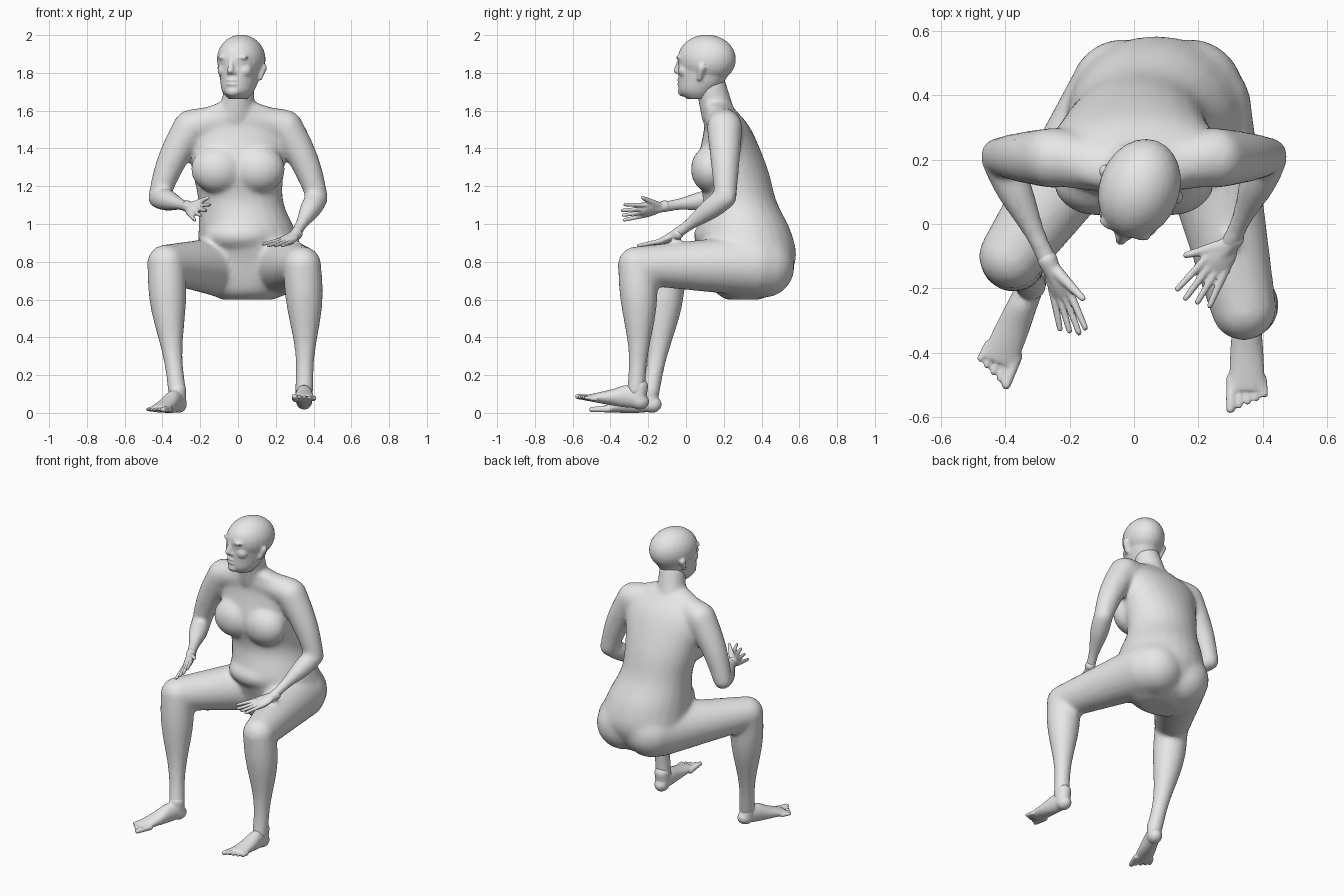
import bpy, bmesh, math
from mathutils import Vector, Matrix

if "Cube" in bpy.data.objects:
    bpy.data.objects.remove(bpy.data.objects["Cube"])

grey = (.8, .8, .8, 1)
clay = bpy.data.materials.new("grey clay")
clay.use_nodes = True
clay.diffuse_color = grey
clay.node_tree.nodes["Principled BSDF"].inputs["Base Color"].default_value = grey

across, along, up = Vector((1, 0, 0)), Vector((0, 1, 0)), Vector((0, 0, 1))


def spline(rows, steps=5):
    """Smooth curve through rows of numbers."""
    rows = [Vector(row) for row in rows]
    ends = [rows[0] * 2 - rows[1]] + rows + [rows[-1] * 2 - rows[-2]]
    curve = []
    for before, start, end, after in zip(ends, ends[1:], ends[2:], ends[3:]):
        for step in range(steps):
            t = step / steps
            pull_in, pull_out = (end - before) / 2, (after - start) / 2
            bend = (end - start) * 3 - pull_in * 2 - pull_out
            twist = (start - end) * 2 + pull_in + pull_out
            curve.append(start + (pull_in + (bend + twist * t) * t) * t)
    return curve + [rows[-1]]


def loft(bm, rows, axis, ref, sides=24):
    """Skin ellipses given as centre x, y, z, radius along ref, other radius."""
    v = axis.cross(ref).normalized()
    u = v.cross(axis).normalized()
    angles = [math.tau * k / sides for k in range(sides)]
    rings = [[bm.verts.new(Vector((x, y, z)) + u * wide * math.cos(a) + v * deep * math.sin(a))
              for a in angles] for x, y, z, wide, deep in rows]
    for low, high in zip(rings, rings[1:]):
        for k in range(sides):
            bm.faces.new((low[k - 1], low[k], high[k], high[k - 1]))
    bm.faces.new(rings[0][::-1])
    bm.faces.new(rings[-1])


def ball(bm, centre, size):
    bmesh.ops.create_uvsphere(bm, u_segments=24, v_segments=16, radius=1,
                              matrix=Matrix.Translation(centre) @ Matrix.Diagonal((*size, 1)))


def limb(bm, start, end, thick, thin, swell=0, bow=(0, 0, 0)):
    """Round-ended taper whose muscle swells near the start and thins near the end."""
    start, end, bow = Vector(start), Vector(end), Vector(bow)
    rows = []
    for step in range(13):
        t = step / 12
        radius = thick + (thin - thick) * t + swell * math.sin(math.tau * t)
        rows.append((*(start.lerp(end, t) + bow * math.sin(math.pi * t)), radius, radius))
    axis = (end - start).normalized()
    loft(bm, rows, axis, axis.orthogonal())
    ball(bm, start, [thick] * 3)
    ball(bm, end, [thin] * 3)


def finish(bm, name, voxel, smooth, place=Matrix()):
    """Fuse the volumes into one faceted skin."""
    bmesh.ops.recalc_face_normals(bm, faces=bm.faces)
    bm.transform(place)
    mesh = bpy.data.meshes.new(name)
    bm.to_mesh(mesh)
    bm.free()
    ob = bpy.data.objects.new(name, mesh)
    bpy.context.collection.objects.link(ob)
    mesh.materials.append(clay)
    fuse = ob.modifiers.new("fuse", 'REMESH')
    fuse.mode, fuse.voxel_size = 'VOXEL', voxel
    soften = ob.modifiers.new("soften", 'SMOOTH')
    soften.iterations = smooth
    facets = ob.modifiers.new("facets", 'DECIMATE')
    facets.ratio = .3
    bpy.ops.object.select_all(action='DESELECT')
    ob.select_set(True)
    bpy.context.view_layer.objects.active = ob
    bpy.ops.object.convert(target='MESH')
    bpy.ops.object.shade_smooth_by_angle(angle=math.radians(35))


# Torso, from seat to collar: height, middle x, half width, middle y, half depth
body = bmesh.new()
torso = [(.6, .05, .14, .3, .09), (.65, .06, .22, .32, .17), (.8, .07, .275, .34, .24),
         (.95, .05, .26, .31, .25), (1.12, .015, .225, .285, .195), (1.3, 0, .245, .245, .185),
         (1.5, 0, .27, .22, .125), (1.6, 0, .2, .18, .085), (1.64, 0, .11, .16, .06)]
loft(body, [(x, y, z, wide, deep) for z, x, wide, y, deep in spline(torso)], up, across)
for side in (-1, 1):
    ball(body, (side * .11, .13, 1.29), (.14, .105, .125))
    ball(body, (.07 + side * .1, .41, .775), (.17, .165, .165))
    limb(body, (side * .06, .17, 1.56), (side * .23, .205, 1.52), .075, .09)
ball(body, (.02, .2, .94), (.2, .16, .1))
limb(body, (-.01, .17, 1.58), (.01, .13, 1.74), .09, .08)

# Arms
wrists = {-1: (-.26, -.13, 1.09), 1: (.3, -.06, .94)}
for side, wrist in wrists.items():
    shoulder, elbow = (side * .25, .205, 1.51), (side * .42, .21, 1.14)
    limb(body, shoulder, elbow, .095, .058, bow=(side * .02, 0, 0))
    limb(body, elbow, wrist, .058, .033, swell=.007)

# Legs
hips = {-1: (-.06, .36, .77), 1: (.2, .36, .78)}
knees = {-1: (-.38, -.1, .79), 1: (.34, -.26, .78)}
ankles = {-1: (-.32, -.19, 0), 1: (.35, -.265, .02)}
for side, knee in knees.items():
    limb(body, hips[side], knee, .165, .102)
    limb(body, knee, Vector(ankles[side]) + up * .1, .1, .05, swell=.012,
         bow=(side * .01, .015, 0))
finish(body, "body", .012, 16)

# Head, built facing -y about the middle of the skull, then turned
head = bmesh.new()
ball(head, (0, 0, 0), (.125, .158, .13))
jaw = [(0, -.01, .02, .115, .145), (0, -.025, -.1, .1, .13),
       (0, -.05, -.17, .082, .1), (0, -.05, -.21, .05, .06)]
loft(head, spline(jaw), up, across)
limb(head, (0, -.15, 0), (0, -.168, -.06), .011, .018)
ball(head, (0, -.13, -.17), (.04, .03, .028))
for height in (-.11, -.132):
    ball(head, (0, -.144, height), (.035, .02, .01))
for side in (-1, 1):
    ball(head, (side * .045, -.132, .01), (.04, .02, .014))
    ball(head, (side * .045, -.13, -.02), (.02, .014, .01))
    ball(head, (side * .05, -.1, -.06), (.045, .04, .04))
    ball(head, (side * .015, -.152, -.07), (.014, .014, .012))
    limb(head, (side * .118, .015, -.045), (side * .105, -.003, -.1), .021, .014)
finish(head, "head", .007, 4,
       Matrix.Translation((.017, .11, 1.872)) @ Matrix.Rotation(math.radians(-20), 4, 'Z'))


# Hands: local x runs to the fingertips, local y to the thumb
def hand(name, wrist, forward, thumb, curl):
    forward, thumb = Vector(forward).normalized(), Vector(thumb)
    palm = forward.cross(thumb).normalized()
    frame = Matrix((forward, palm.cross(forward), palm)).transposed().to_4x4()
    bm = bmesh.new()
    ball(bm, (.06, 0, 0), (.07, .045, .022))
    limb(bm, (-.02, 0, 0), (.06, 0, 0), .031, .022)
    for finger in range(4):
        y = .033 - finger * .022
        reach = .225 - abs(finger - 1) * .012
        limb(bm, (.07, y, 0), (reach, y * 1.7, curl), .014, .009)
    limb(bm, (.02, .015, 0), (.12, .09, abs(curl) / 2), .021, .01)
    finish(bm, name, .005, 2, Matrix.Translation(wrist) @ frame)


hand("right_hand", wrists[-1], (.4, -.9, -.2), (.7, 0, .7), .02)
hand("left_hand", wrists[1], (-.5, -.7, -.35), (-.8, .5, .1), -.03)


# Feet: toes along -y, big toe on the inner side
def foot(name, ankle, yaw, pitch, inner):
    bm = bmesh.new()
    ball(bm, (0, .01, .045), (.044, .053, .045))
    limb(bm, (0, 0, .05), (0, 0, .12), .044, .046)
    instep = [(0, .03, .06, .04, .05), (0, -.06, .06, .045, .06),
              (0, -.15, .04, .052, .04), (0, -.26, .02, .056, .017)]
    loft(bm, spline(instep), along, across)
    for toe in range(5):
        x = inner * (.046 - toe * .024)
        thick = .013 if toe else .018
        limb(bm, (x, -.22, .02), (x * 1.1, toe * .011 - .315, .018), thick, thick * .8)
    turn = Matrix.Rotation(yaw, 4, 'Z') @ Matrix.Rotation(pitch, 4, 'X')
    finish(bm, name, .006, 3, Matrix.Translation(ankle) @ turn)


foot("right_foot", ankles[-1], math.radians(-23), 0, 1)
foot("left_foot", ankles[1], 0, math.radians(-9), -1)
